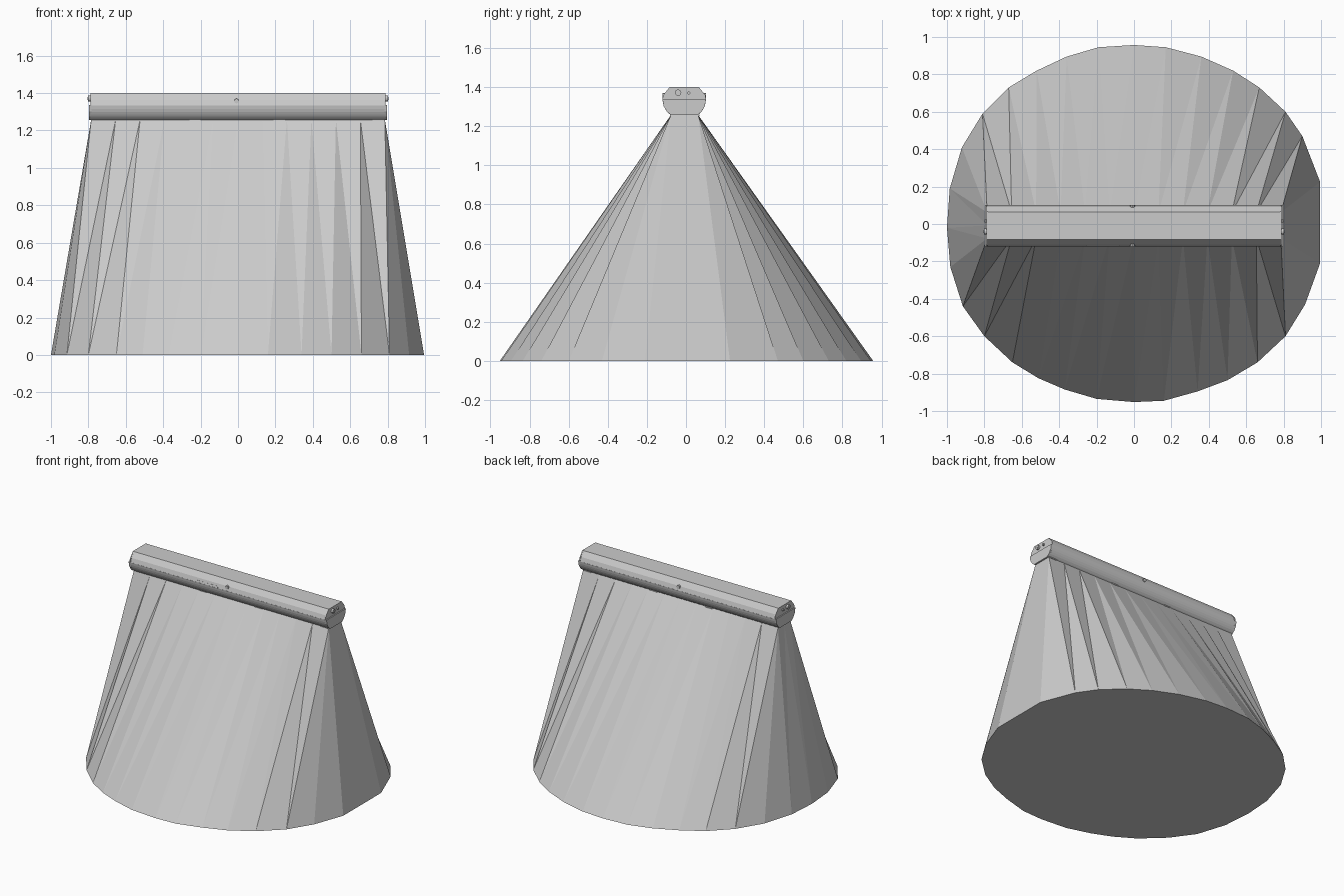
import bpy, bmesh, math
from mathutils import Vector, Matrix

if "Cube" in bpy.data.objects:
    bpy.data.objects.remove(bpy.data.objects["Cube"])


def material(name, v):
    m = bpy.data.materials.new(name)
    m.diffuse_color = (v, v, v, 1)
    m.use_nodes = True
    m.node_tree.nodes["Principled BSDF"].inputs["Base Color"].default_value = m.diffuse_color
    return m


GREY = material("light_grey", 0.6)


def finish(name, bm):
    bmesh.ops.recalc_face_normals(bm, faces=bm.faces[:])
    me = bpy.data.meshes.new(name)
    bm.to_mesh(me)
    bm.free()
    me.materials.append(GREY)
    ob = bpy.data.objects.new(name, me)
    bpy.context.collection.objects.link(ob)
    return ob


def extrude_x(name, profile, x0, x1):
    """Closed (y, z) profile swept along x."""
    bm = bmesh.new()
    f = bm.faces.new([bm.verts.new((x0, y, z)) for y, z in profile])
    r = bmesh.ops.extrude_face_region(bm, geom=[f])
    vs = [g for g in r["geom"] if isinstance(g, bmesh.types.BMVert)]
    bmesh.ops.translate(bm, verts=vs, vec=(x1 - x0, 0, 0))
    if not any(len(e.link_faces) == 2 and f in e.link_faces for e in bm.edges):
        bm.faces.new([v for v in bm.verts if abs(v.co.x - x0) < 1e-6])
    return finish(name, bm)


def cylinder(name, loc, axis, r, depth, sides=12):
    bm = bmesh.new()
    rot = Vector(axis).to_track_quat('Z', 'Y').to_matrix().to_4x4()
    bmesh.ops.create_cone(bm, cap_ends=True, segments=sides, radius1=r, radius2=r,
                          depth=depth, matrix=Matrix.Translation(loc) @ rot)
    return finish(name, bm)


def box(name, loc, size, tilt=0.0):
    bm = bmesh.new()
    m = Matrix.Translation(loc) @ Matrix.Rotation(tilt, 4, 'X') @ Matrix.Diagonal((*size, 1))
    bmesh.ops.create_cube(bm, size=1, matrix=m)
    return finish(name, bm)


# Light beam: strips from an evenly divided slot at the lamp down to the ground outline
back = [(.9, .47), (.81, .6), (.67, .73), (.53, .82), (.36, .895), (.17, .945), (0, .957),
        (-.19, .945), (-.36, .895), (-.52, .82), (-.67, .73), (-.81, .59), (-.92, .41)]
front = [(-.915, -.44), (-.8, -.6), (-.65, -.74), (-.51, -.825), (-.37, -.885), (-.2, -.935),
         (0, -.952), (.16, -.945), (.34, -.895), (.5, -.835), (.66, -.74), (.81, -.6), (.915, -.43)]
TOP, HX, YB, YF = 1.258, .785, .062, -.077
pairs = []                                   # (ground point, slot point)
for row, s, y in ((back, 1, YB), (front, -1, YF)):
    for i, p in enumerate(row):
        pairs.append((p, (s * HX * (1 - i / 6), y)))
    if s > 0:
        pairs += [((-.985, .19), (-HX, YB)), ((-1, -.02), (-HX, -.008)), ((-.982, -.23), (-HX, YF))]
pairs += [((.995, -.21), (HX, YF)), ((.995, .225), (HX, YB))]
bm = bmesh.new()
low = [bm.verts.new((x, y, 0)) for (x, y), _ in pairs]
high = [bm.verts.new((x, y, TOP)) for _, (x, y) in pairs]
n = len(pairs)
for i in range(n):
    j = (i + 1) % n
    if pairs[i][1] == pairs[j][1]:
        bm.faces.new((low[i], low[j], high[i]))
    else:
        bm.faces.new((low[i], low[j], high[j]))
        bm.faces.new((low[i], high[j], high[i]))
bm.faces.new(low)
bmesh.ops.remove_doubles(bm, verts=bm.verts[:], dist=1e-4)
finish("light_beam", bm)

# Lamp housing: slanted upper cover and curved lower reflector
CY = -.009
upper_half = [(.110, 1.334), (.101, 1.364), (.074, 1.40)]
lower_half = [(.068, 1.257), (.078, 1.264), (.088, 1.274), (.096, 1.286),
              (.103, 1.300), (.108, 1.316), (.111, 1.334)]


def both_sides(half):
    return [(CY + y, z) for y, z in half] + [(CY - y, z) for y, z in reversed(half)]


extrude_x("upper_cover", both_sides(upper_half), -.785, .785)
extrude_x("lower_reflector", both_sides(lower_half), -.788, .788)

# End plates with an upper bracket, a seam ridge, a knob and a screw
plate_low = [(.068, 1.257), (.088, 1.274), (.105, 1.302), (.111, 1.336)]
plate_high = [(.111, 1.336), (.109, 1.357), (.075, 1.40)]
for s, side in ((-1, "left"), (1, "right")):
    extrude_x(side + "_end_plate", both_sides(plate_low), s * .783, s * .797)
    extrude_x(side + "_cover_end", both_sides(plate_high), s * .781, s * .789)
    cylinder(side + "_swivel_knob", (s * .795, -.04, 1.372), (1, 0, 0), .016, .014)
    cylinder(side + "_knob_core", (s * .799, -.04, 1.372), (1, 0, 0), .008, .012, 8)
    cylinder(side + "_screw", (s * .793, .015, 1.37), (1, 0, 0), .008, .012, 8)

# Catches in the middle of the front and back, and the front rating plate
for y, side in ((-.112, "front"), (.094, "back")):
    cylinder(side + "_catch", (-.008, y, 1.358), (0, 1, 0), .013, .016, 8)
box("front_plate", (-.165, -.1165, 1.341), (.17, .006, .012), math.radians(-17))

# Small clips under the reflector edge
for x in (-.23, .22, .75):
    for y in (YF, YB):
        box("reflector_clip", (x, y, 1.256), (.06, .012, .006))
